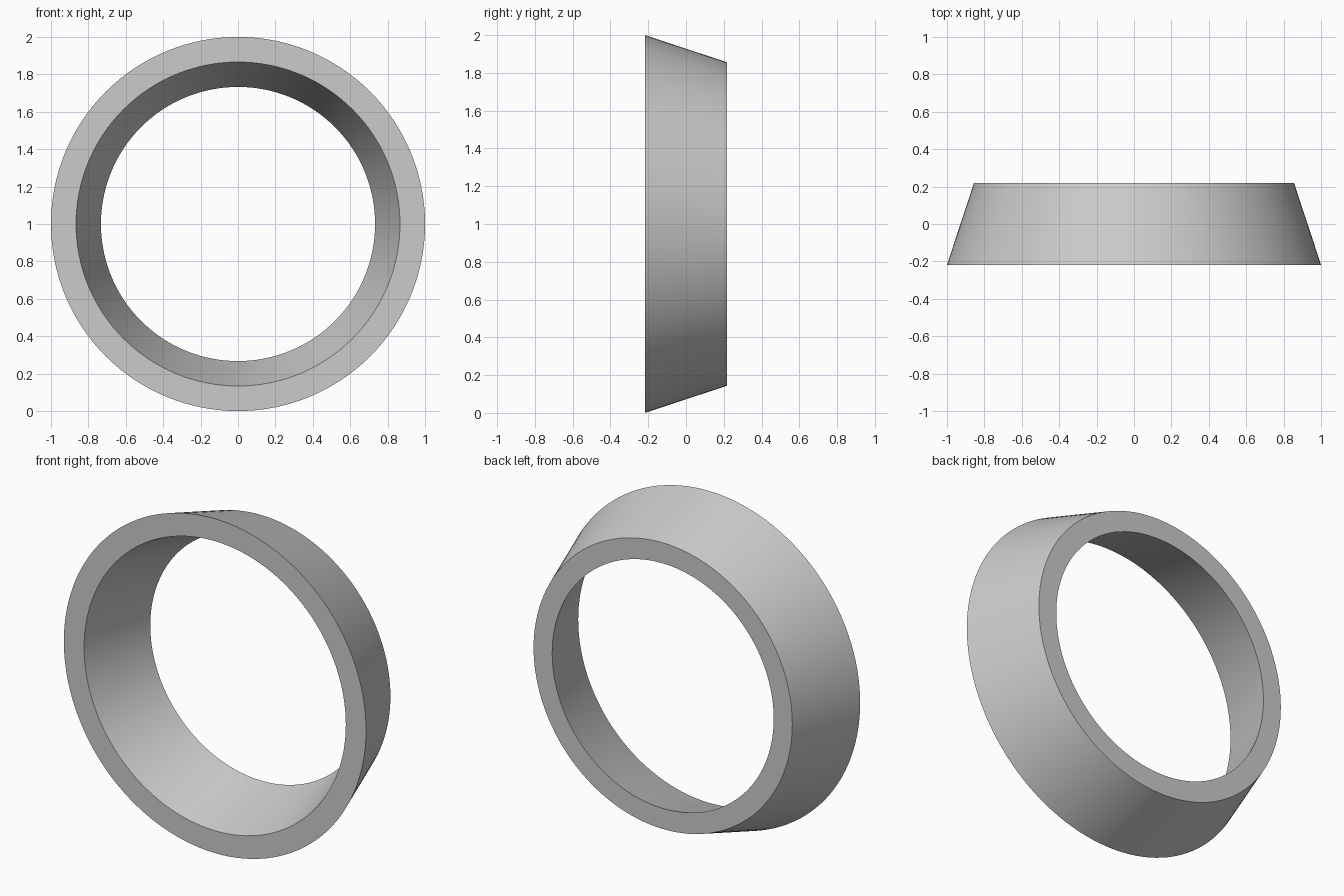
import bpy, bmesh
from math import sin, cos, pi, radians

if "Cube" in bpy.data.objects:
    bpy.data.objects.remove(bpy.data.objects["Cube"])

SEGMENTS = 128
# Wall cross-section: (radius, y), front outer -> back outer -> back inner -> front inner
PROFILE = [(1.0, -0.218), (0.856, 0.218), (0.733, 0.218), (0.866, -0.218)]

# Tapered ring: the profile swept around the y axis
bm = bmesh.new()
rings = []
for i in range(SEGMENTS):
    a = 2 * pi * i / SEGMENTS
    rings.append([bm.verts.new((r * cos(a), y, 1 + r * sin(a))) for r, y in PROFILE])
for i, ring in enumerate(rings):
    after = rings[(i + 1) % SEGMENTS]
    for j in range(4):
        k = (j + 1) % 4
        bm.faces.new((ring[j], ring[k], after[k], after[j]))
bmesh.ops.recalc_face_normals(bm, faces=bm.faces)

mesh = bpy.data.meshes.new("tapered_ring")
bm.to_mesh(mesh)
bm.free()
ring_object = bpy.data.objects.new("tapered_ring", mesh)
bpy.context.collection.objects.link(ring_object)

# Smooth walls with crisp rims
bpy.context.view_layer.objects.active = ring_object
ring_object.select_set(True)
bpy.ops.object.shade_smooth_by_angle(angle=radians(30))
